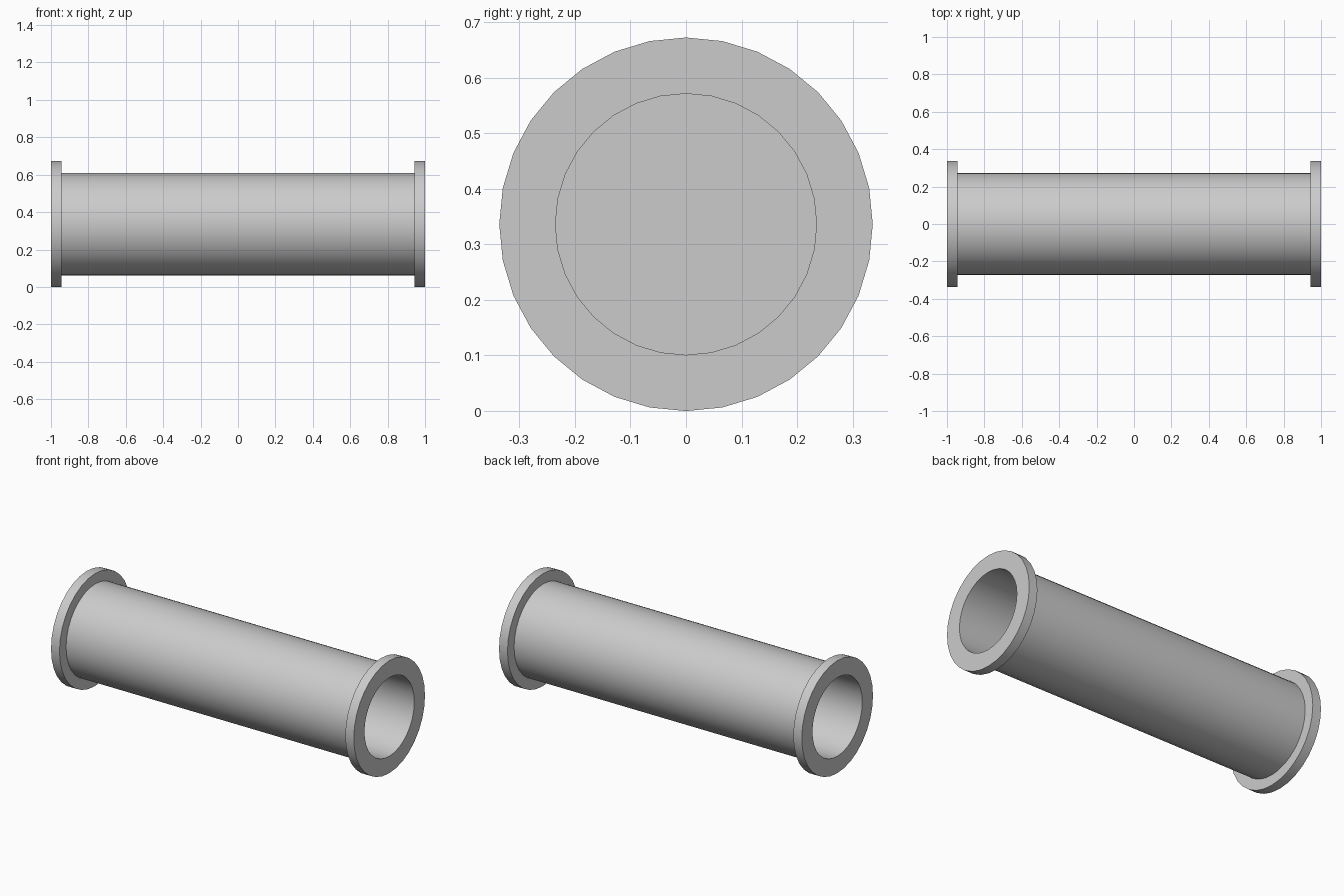
import bpy, bmesh, math
from mathutils import Matrix

if "Cube" in bpy.data.objects:
    bpy.data.objects.remove(bpy.data.objects["Cube"])

SIDES = 32
R_FLANGE, R_BODY, R_BORE = 0.336, 0.274, 0.235
FLANGE_X, END_X, WEB = 0.944, 1.0, 0.005


def lathe(name, profile):
    """Revolve an (x, radius) profile around the pipe axis, first vertex at the top."""
    bm = bmesh.new()
    rings = []
    for x, r in profile:
        ring = []
        for i in range(SIDES):
            a = 2 * math.pi * i / SIDES
            ring.append(bm.verts.new((x, r * math.sin(a), r * math.cos(a))))
        rings.append(ring)
    for a, b in zip(rings, rings[1:]):
        for i in range(SIDES):
            j = (i + 1) % SIDES
            bm.faces.new((a[i], a[j], b[j], b[i]))
    # close the two ends of the profile: the wall inside the bore
    bm.faces.new(rings[0])
    bm.faces.new(rings[-1])
    bmesh.ops.recalc_face_normals(bm, faces=bm.faces)
    bmesh.ops.transform(bm, matrix=Matrix.Translation((0, 0, R_FLANGE)), verts=bm.verts)
    mesh = bpy.data.meshes.new(name)
    bm.to_mesh(mesh)
    bm.free()
    obj = bpy.data.objects.new(name, mesh)
    bpy.context.collection.objects.link(obj)
    bpy.context.view_layer.objects.active = obj
    obj.select_set(True)
    bpy.ops.object.shade_smooth_by_angle(angle=math.radians(30))
    return obj


# Half profile from the inner wall, along the bore, round the flange to the body
half = [(WEB, R_BORE), (END_X, R_BORE), (END_X, R_FLANGE),
        (FLANGE_X, R_FLANGE), (FLANGE_X, R_BODY)]
mirrored = [(-x, r) for x, r in reversed(half)]

# Flanged pipe with a blind bore from each end
lathe("flanged_pipe", half + mirrored)
